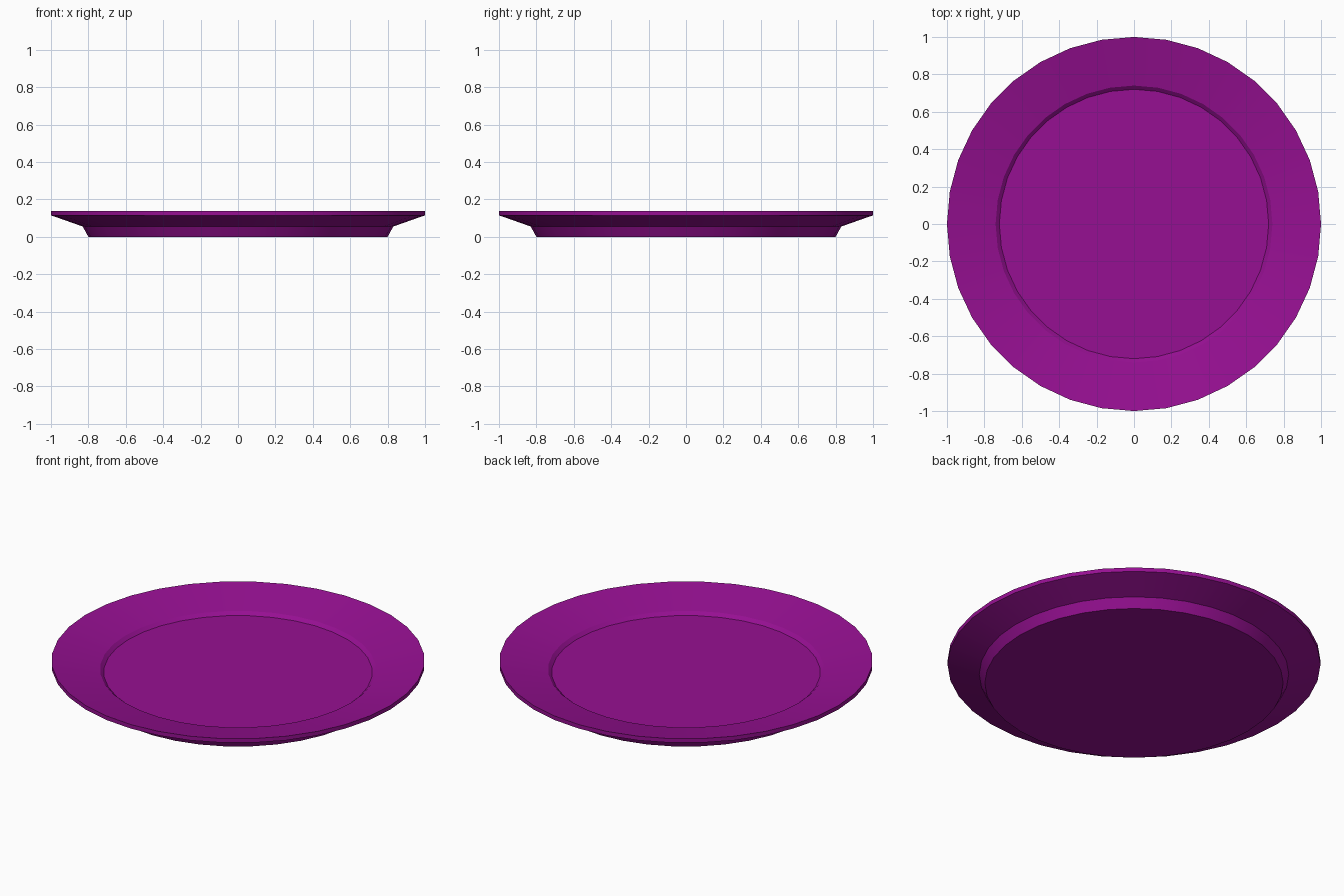
import bpy, bmesh, math

cube = bpy.data.objects.get("Cube")
if cube:
    bpy.data.objects.remove(cube, do_unlink=True)

SIDES = 36

# Plate colour
purple = bpy.data.materials.new("purple")
purple.use_nodes = True
colour = (0.305, 0.005, 0.287, 1.0)
purple.diffuse_color = colour
purple.node_tree.nodes["Principled BSDF"].inputs["Base Color"].default_value = colour

# Profile from the underside, around the rim, to the well (radius, height)
profile = [(0.80, 0.0), (0.83, 0.055), (1.0, 0.115), (1.0, 0.139),
           (0.74, 0.085), (0.72, 0.067)]

bm = bmesh.new()
rings = []
for radius, height in profile:
    angles = [2 * math.pi * i / SIDES for i in range(SIDES)]
    rings.append([bm.verts.new((radius * math.cos(a), radius * math.sin(a), height))
                  for a in angles])

# Sides between neighbouring rings
for low, high in zip(rings, rings[1:]):
    for i in range(SIDES):
        j = (i + 1) % SIDES
        bm.faces.new((low[i], low[j], high[j], high[i]))

# Flat base and well floor
bm.faces.new(rings[0][::-1])
bm.faces.new(rings[-1])

mesh = bpy.data.meshes.new("plate")
bm.to_mesh(mesh)
bm.free()
mesh.materials.append(purple)
plate = bpy.data.objects.new("plate", mesh)
bpy.context.collection.objects.link(plate)

# Round around the plate, crisp at the profile corners
bpy.ops.object.select_all(action="DESELECT")
plate.select_set(True)
bpy.context.view_layer.objects.active = plate
bpy.ops.object.shade_smooth_by_angle(angle=math.radians(28))
